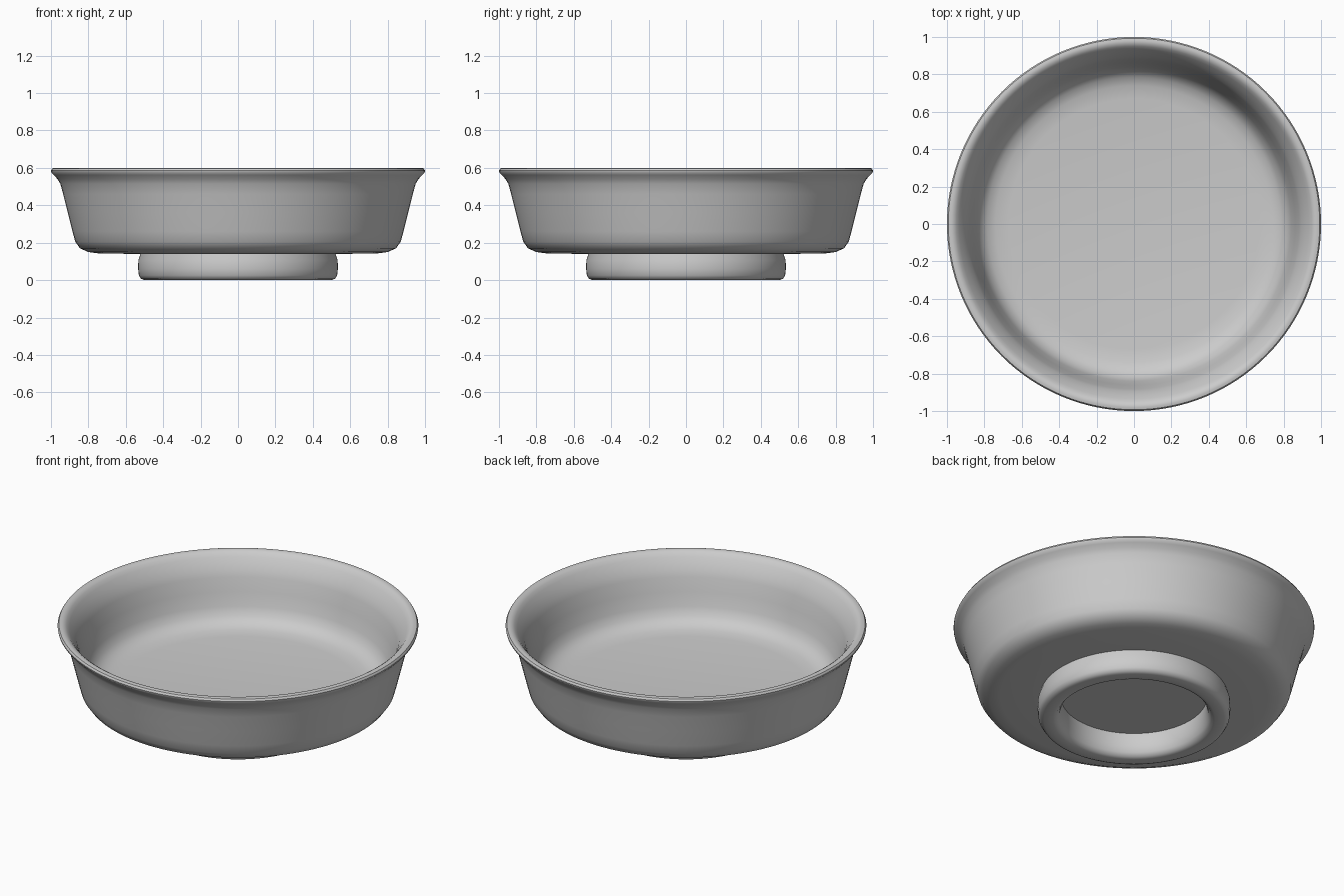
import bpy, bmesh, math

if "Cube" in bpy.data.objects:
    bpy.data.objects.remove(bpy.data.objects["Cube"])


def lathe(name, profile, segments=128, closed=False, angle=40):
    """Spin an (r, z) profile around the z axis."""
    bm = bmesh.new()
    verts = [bm.verts.new((r, 0, z)) for r, z in profile]
    pairs = list(zip(verts, verts[1:]))
    if closed:
        pairs.append((verts[-1], verts[0]))
    edges = [bm.edges.new(p) for p in pairs]
    bmesh.ops.spin(bm, geom=verts + edges, cent=(0, 0, 0), axis=(0, 0, 1),
                   angle=2 * math.pi, steps=segments, use_duplicate=False)
    bmesh.ops.remove_doubles(bm, verts=bm.verts, dist=1e-5)
    bmesh.ops.recalc_face_normals(bm, faces=bm.faces)
    mesh = bpy.data.meshes.new(name)
    bm.to_mesh(mesh)
    bm.free()
    obj = bpy.data.objects.new(name, mesh)
    bpy.context.collection.objects.link(obj)
    bpy.ops.object.select_all(action='DESELECT')
    obj.select_set(True)
    bpy.context.view_layer.objects.active = obj
    bpy.ops.object.shade_smooth_by_angle(angle=math.radians(angle))
    return obj


# Bowl: underside, outer wall, flared lip, inner wall, floor
lathe("bowl", [
    (0, 0.14), (0.50, 0.14), (0.74, 0.142), (0.80, 0.15), (0.845, 0.17),
    (0.87, 0.205), (0.885, 0.26), (0.91, 0.36), (0.935, 0.46), (0.95, 0.515),
    (0.965, 0.54), (0.985, 0.562), (0.998, 0.575), (1.0, 0.585),
    (0.993, 0.597), (0.98, 0.60), (0.965, 0.598), (0.95, 0.588),
    (0.935, 0.57), (0.915, 0.54), (0.895, 0.505), (0.882, 0.47),
    (0.862, 0.39), (0.84, 0.31), (0.82, 0.262), (0.785, 0.23),
    (0.74, 0.214), (0.67, 0.205), (0, 0.205)])

# Rounded foot ring
lathe("foot_ring", [
    (0.52, 0.16), (0.522, 0.14), (0.533, 0.105), (0.534, 0.06), (0.53, 0.025),
    (0.518, 0.007), (0.50, 0.0), (0.45, 0.0), (0.43, 0.006), (0.415, 0.025),
    (0.405, 0.06), (0.402, 0.10), (0.405, 0.14), (0.41, 0.16)], closed=True)
